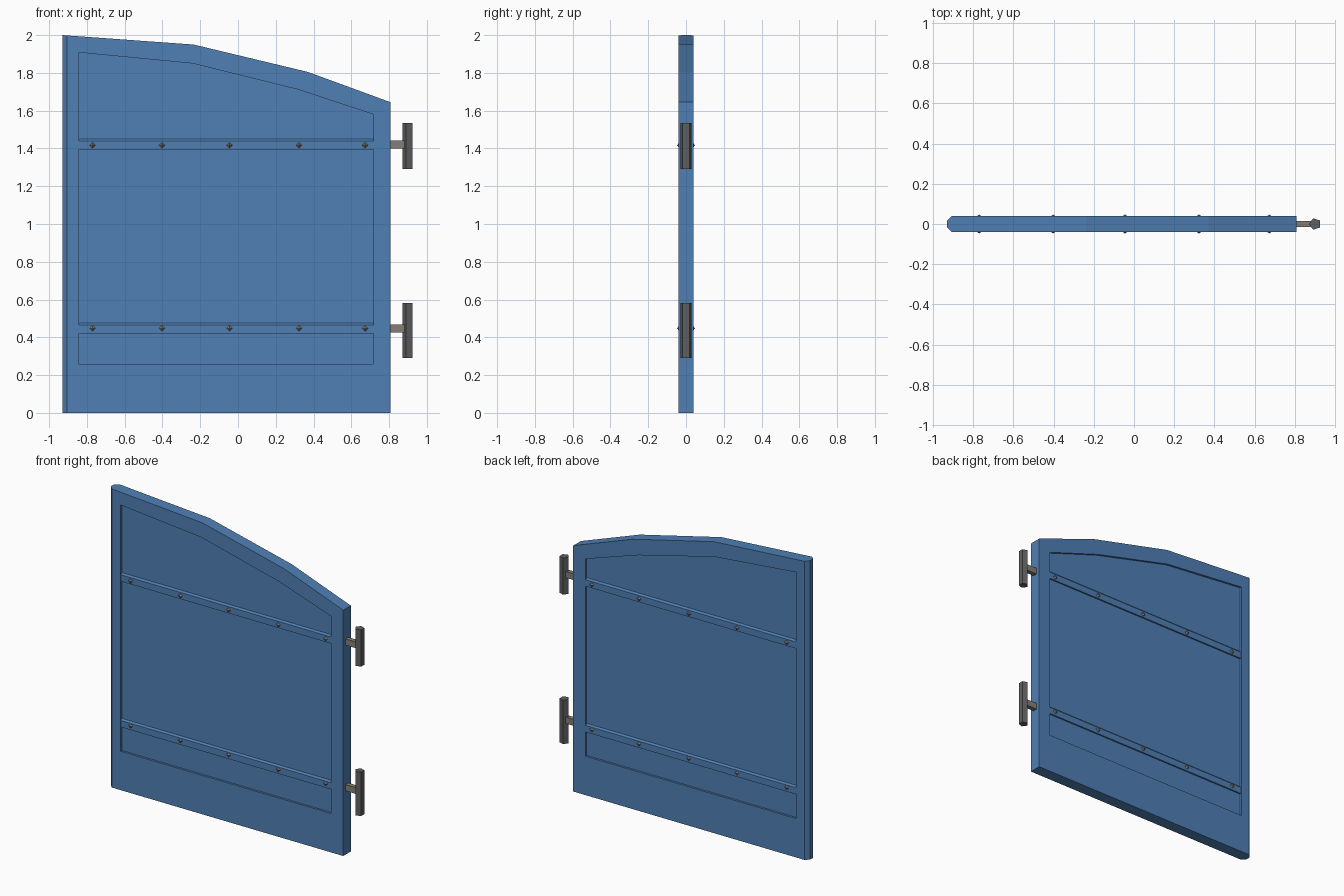
import bpy, bmesh, math
from mathutils import Matrix

if "Cube" in bpy.data.objects:
    bpy.data.objects.remove(bpy.data.objects["Cube"])


def material(name, rgb):
    m = bpy.data.materials.new(name)
    m.diffuse_color = (*rgb, 1)
    m.use_nodes = True
    m.node_tree.nodes["Principled BSDF"].inputs["Base Color"].default_value = m.diffuse_color
    return m


BLUE = material("blue paint", (0.08, 0.215, 0.46))
STEEL = material("worn steel", (0.23, 0.21, 0.18))
IRON = material("dark iron", (0.115, 0.115, 0.12))


def finish(bm, name, mat):
    bmesh.ops.recalc_face_normals(bm, faces=bm.faces)
    me = bpy.data.meshes.new(name)
    bm.to_mesh(me)
    bm.free()
    me.materials.append(mat)
    ob = bpy.data.objects.new(name, me)
    bpy.context.collection.objects.link(ob)
    return ob


def extrude(name, pts, axis, a, b, mat):
    """Prism from a 2D profile: (x, z) along y, or (y, z) along x."""
    bm = bmesh.new()
    place = (lambda p, d: (p[0], d, p[1])) if axis == 'y' else (lambda p, d: (d, p[0], p[1]))
    r = [[bm.verts.new(place(p, d)) for p in pts] for d in (a, b)]
    n = len(pts)
    bm.faces.new(r[0])
    bm.faces.new(r[1])
    for i in range(n):
        j = (i + 1) % n
        bm.faces.new((r[0][i], r[0][j], r[1][j], r[1][i]))
    return finish(bm, name, mat)


# Gate frame: ring between outer and inner outline, thick along y
outer = [(-.93, 0), (.807, 0), (.807, 1.645), (.37, 1.805), (-.235, 1.95), (-.93, 2)]
inner = [(-.842, .26), (.717, .26), (.717, 1.58), (.325, 1.71), (-.24, 1.85), (-.842, 1.908)]
T, PANEL = 0.04, 0.026
bm = bmesh.new()
rings = [[bm.verts.new((x, y, z)) for x, z in pts]
         for pts, y in ((outer, -T), (inner, -T), (inner, T), (outer, T))]
for k in range(4):
    p, q = rings[k], rings[(k + 1) % 4]
    for i in range(6):
        j = (i + 1) % 6
        bm.faces.new((p[i], p[j], q[j], q[i]))
# chamfered closing edge on the left
edges = [e for e in bm.edges if all(v.co.x < -.92 for v in e.verts)
         and abs(e.verts[0].co.z - e.verts[1].co.z) > 1]
bmesh.ops.bevel(bm, geom=edges, offset=0.024, offset_type='OFFSET', segments=1,
                affect='EDGES', profile=0.5)
finish(bm, "gate_frame", BLUE)

# Recessed panel
extrude("gate_panel", inner, 'y', -PANEL, PANEL, BLUE)

# Cross rails, bolts and hinges
for tag, z0, z1, bolt_z, h0, h1 in (("upper", 1.395, 1.45, 1.417, 1.29, 1.535),
                                    ("lower", .42, .475, .448, .29, .583)):
    s = 0.036
    prof = [(-s, z0), (s, z0), (s, z1 - .011), (PANEL, z1), (-PANEL, z1), (-s, z1 - .011)]
    extrude(tag + "_rail", prof, 'x', -.842, .717, BLUE)

    # pointed diamond bolts on both faces
    bm = bmesh.new()
    for x in (-.77, -.402, -.045, .323, .673):
        for side in (-1, 1):
            bmesh.ops.create_cone(
                bm, cap_ends=True, segments=4, radius1=.018, radius2=0, depth=.012,
                matrix=Matrix.Translation((x, side * (s + .005), bolt_z))
                @ Matrix.Rotation(-side * math.pi / 2, 4, 'X'))
    finish(bm, tag + "_bolts", STEEL)

    # hinge arm and five-sided barrel
    zc = z0 + .027
    extrude(tag + "_hinge_arm",
            [(-.015, zc - .021), (.015, zc - .021), (.015, zc + .021), (-.015, zc + .021)],
            'x', .79, .895, STEEL)
    bm = bmesh.new()
    bmesh.ops.create_cone(bm, cap_ends=True, segments=5, radius1=.03, radius2=.03, depth=h1 - h0)
    first = max(bm.verts, key=lambda v: v.co.z).co
    turn = math.pi - math.atan2(first.y, first.x)
    bmesh.ops.transform(bm, verts=bm.verts, matrix=Matrix.Translation((.9, 0, (h0 + h1) / 2))
                        @ Matrix.Rotation(turn, 4, 'Z'))
    finish(bm, tag + "_hinge_barrel", IRON)
